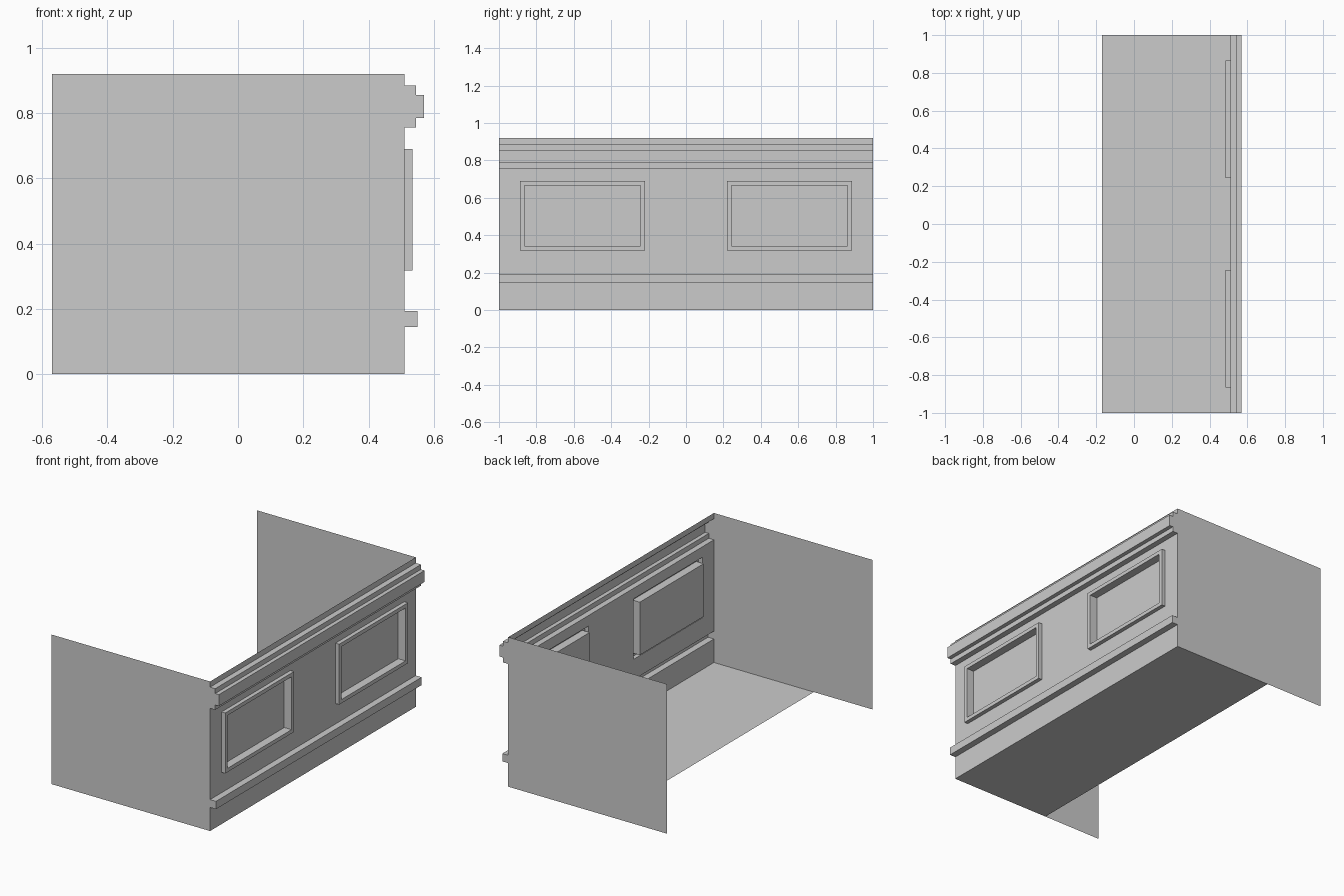
import bpy
import bmesh
from mathutils import Vector

if "Cube" in bpy.data.objects:
    bpy.data.objects.remove(bpy.data.objects["Cube"])

FRONT, BACK, TOP = 0.51, -0.57, 0.92
LOWER = [(FRONT, 0.145), (0.55, 0.145), (0.55, 0.193), (FRONT, 0.193)]
UPPER = [(FRONT, 0.755), (0.545, 0.755), (0.545, 0.785), (0.57, 0.785),
         (0.57, 0.855), (0.545, 0.855), (0.545, 0.885), (FRONT, 0.885)]
PANEL_Z = (0.318, 0.69)
Y_CUTS = [-1, -0.888, -0.22, 0.22, 0.888, 1]


def finish(bm, name):
    mesh = bpy.data.meshes.new(name)
    bm.to_mesh(mesh)
    bm.free()
    obj = bpy.data.objects.new(name, mesh)
    bpy.context.collection.objects.link(obj)
    return obj


def sheet(name, corners):
    bm = bmesh.new()
    bm.faces.new([bm.verts.new(c) for c in corners])
    return finish(bm, name)


# Moulded counter face: profile swept along y, with cells for the panels
profile = ([(FRONT, 0)] + LOWER + [(FRONT, z) for z in PANEL_Z]
           + UPPER + [(FRONT, TOP)])
bm = bmesh.new()
rows = [[bm.verts.new((x, y, z)) for x, z in profile] for y in Y_CUTS]
panels = []
for i in range(len(rows) - 1):
    a, b = rows[i], rows[i + 1]
    for j in range(len(profile) - 1):
        face = bm.faces.new((a[j], b[j], b[j + 1], a[j + 1]))
        if i in (1, 3) and profile[j] == (FRONT, PANEL_Z[0]):
            panels.append(face)

# Closed ends of both mouldings
for row in (rows[0], rows[-1]):
    for part in (LOWER, UPPER):
        start = profile.index(part[0])
        loop = row[start:start + len(part)]
        bm.faces.new(loop if row is rows[0] else loop[::-1])
bm.normal_update()


# Raised frames around recessed panels
def push(faces, dx):
    out = bmesh.ops.extrude_discrete_faces(bm, faces=faces)["faces"]
    for f in out:
        bmesh.ops.translate(bm, verts=f.verts[:], vec=Vector((dx, 0, 0)))
    return out


panels = push(panels, 0.025)
bm.normal_update()
bmesh.ops.inset_individual(bm, faces=panels, thickness=0.033)
push(panels, -0.05)
finish(bm, "counter_front")

# End walls and the shorter floor
for name, y in (("end_wall_near", -1), ("end_wall_far", 1)):
    pts = [(BACK, y, 0), (FRONT, y, 0), (FRONT, y, TOP), (BACK, y, TOP)]
    sheet(name, pts if y < 0 else pts[::-1])
sheet("floor", [(-0.17, -1, 0), (-0.17, 1, 0), (FRONT, 1, 0), (FRONT, -1, 0)])
